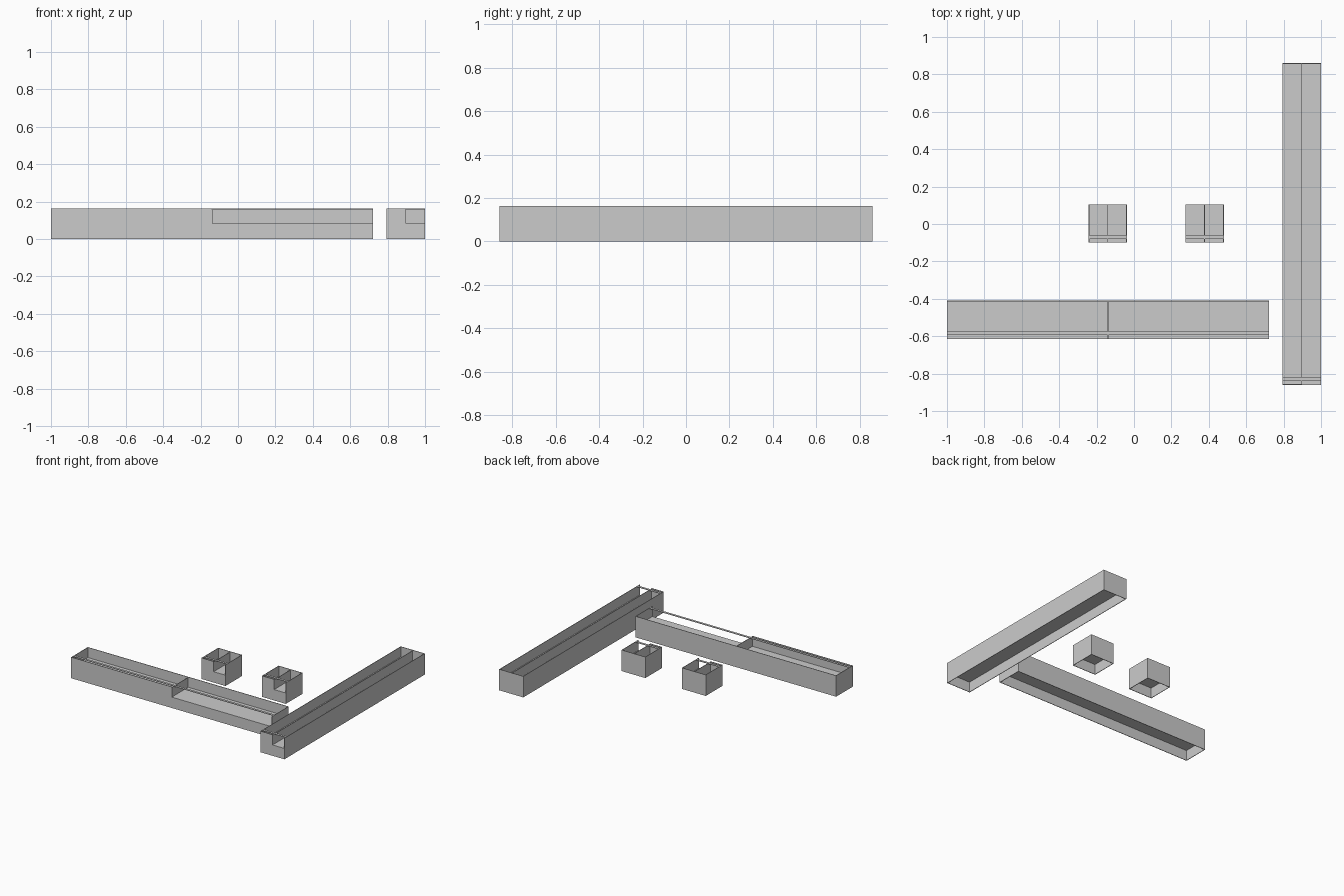
import bpy, bmesh

if "Cube" in bpy.data.objects:
    bpy.data.objects.remove(bpy.data.objects["Cube"])

H = 0.163        # bin height
FLOOR = 0.084    # top of the raised floor, also the sill of the front window
T = 0.004        # wall thickness


def add_box(bm, x0, x1, y0, y1, z0, z1):
    vs = bmesh.ops.create_cube(bm, size=1)["verts"]
    for v in vs:
        v.co.x = x0 if v.co.x < 0 else x1
        v.co.y = y0 if v.co.y < 0 else y1
        v.co.z = z0 if v.co.z < 0 else z1


def part(name, boxes):
    bm = bmesh.new()
    for b in boxes:
        add_box(bm, *b)
    mesh = bpy.data.meshes.new(name)
    bm.to_mesh(mesh)
    bm.free()
    ob = bpy.data.objects.new(name, mesh)
    bpy.context.collection.objects.link(ob)


def make_bin(name, x0, x1, y0, y1):
    xm = (x0 + x1) / 2
    # side and back walls
    part(name + "_walls", [
        (x0, x0 + T, y0, y1, 0, H),
        (x1 - T, x1, y0, y1, 0, H),
        (x0 + T, x1 - T, y1 - T, y1, 0, H),
    ])
    # front wall: full height on the left, cut down to the floor on the right
    part(name + "_front", [
        (x0 + T, xm, y0, y0 + T, 0, H),
        (xm, x1 - T, y0, y0 + T, 0, FLOOR),
    ])
    # raised floor, hollow underneath
    part(name + "_floor", [(x0 + T, x1 - T, y0 + T, y1 - T, FLOOR - T, FLOOR)])
    # centre divider
    part(name + "_divider", [(xm - T / 2, xm + T / 2, y0, y1 - T, FLOOR, H - T)])
    # thin cross strip near the front
    part(name + "_cross_strip", [(x0 + T, x1 - T, y0 + 0.021, y0 + 0.039, H - T, H)])


make_bin("wide_bin", -1.0, 0.722, -0.615, -0.41)
make_bin("deep_bin", 0.793, 1.0, -0.86, 0.86)
make_bin("small_bin_left", -0.243, -0.038, -0.1, 0.105)
make_bin("small_bin_right", 0.275, 0.48, -0.1, 0.105)
